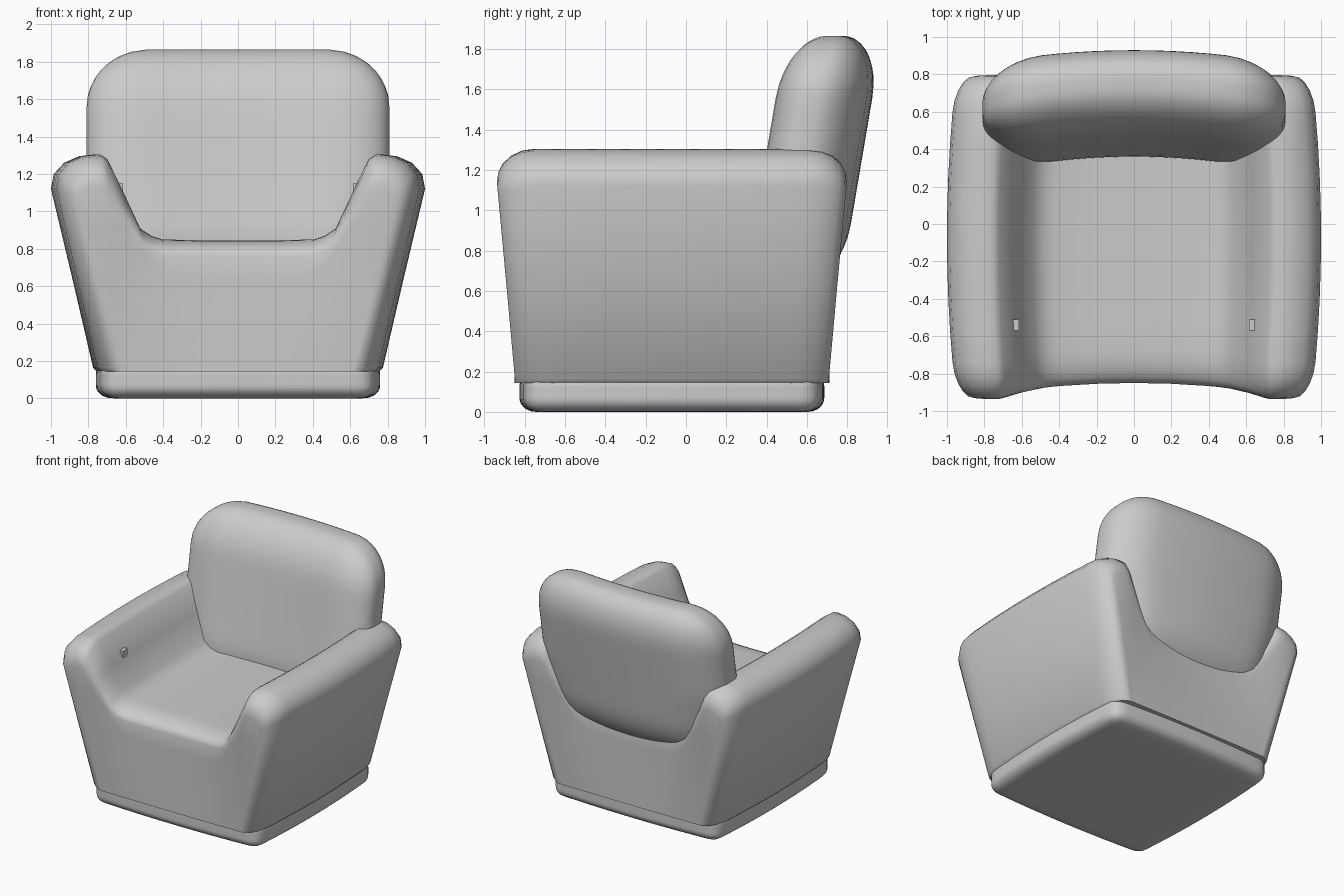
import bpy, bmesh
from math import sin, cos, pi
from mathutils import Vector

if "Cube" in bpy.data.objects:
    bpy.data.objects.remove(bpy.data.objects["Cube"], do_unlink=True)

grey = bpy.data.materials.new("grey_fabric")
grey.use_nodes = True
colour = (0.6, 0.6, 0.6, 1)
grey.diffuse_color = colour
grey.node_tree.nodes["Principled BSDF"].inputs["Base Color"].default_value = colour


def finish(name, bm):
    """Turn a bmesh into a smooth-shaded grey object."""
    bmesh.ops.remove_doubles(bm, verts=bm.verts, dist=0.0005)
    bmesh.ops.recalc_face_normals(bm, faces=bm.faces)
    mesh = bpy.data.meshes.new(name)
    bm.to_mesh(mesh)
    bm.free()
    mesh.materials.append(grey)
    obj = bpy.data.objects.new(name, mesh)
    bpy.context.collection.objects.link(obj)
    bpy.ops.object.select_all(action='DESELECT')
    obj.select_set(True)
    bpy.context.view_layer.objects.active = obj
    bpy.ops.object.shade_smooth_by_angle(angle=pi / 4)
    return obj


def rounded_box(name, half, radius, warp, cuts=23):
    """Box with elliptical edges, reshaped by a warp function."""
    bm = bmesh.new()
    bmesh.ops.create_cube(bm, size=2)
    bmesh.ops.subdivide_edges(bm, edges=bm.edges[:], cuts=cuts, use_grid_fill=True)
    for v in bm.verts:
        p = [sin(c * pi / 2) * h for c, h in zip(v.co, half)]
        core = [max(r - h, min(h - r, c)) for c, h, r in zip(p, half, radius)]
        d = Vector([(c - k) / r for c, k, r in zip(p, core, radius)]).normalized()
        v.co = warp(*[k + e * r for k, e, r in zip(core, d, radius)])
    return finish(name, bm)


# Body: half cross-section (x, z) and where each point ends on the front face
PROFILE = [
    (.755, .145, .65, .145), (.775, .165, .67, .165), (.888, .65, .79, .62),
    (1.0, 1.12, .9, 1.06), (.985, 1.2, .88, 1.1), (.93, 1.26, .84, 1.12),
    (.85, 1.295, .8, 1.135), (.76, 1.305, .765, 1.13), (.72, 1.28, .735, 1.1),
    (.63, 1.1, .65, .98), (.54, .91, .54, .82), (.48, .87, .48, .78),
    (.42, .85, .41, .765), (.2, .845, .2, .76), (0, .845, 0, .76)]
HALF, ROUND, CENTRE = .78, .18, -.07
LAST = len(PROFILE) - 1


def body_warp(x, y, z):
    lean = .085 * (z - .2) / .92 * min(1, (x / .75) ** 2)
    bulge = 1 - .04 * (y / .7) ** 2
    return Vector((x * bulge, y * (1 + lean / HALF) + CENTRE, z))


def section(inset, y):
    half = [(x + (ex - x) * inset, y, z + (ez - z) * inset)
            for x, z, ex, ez in PROFILE]
    return half + [(-x, y, z) for x, y, z in half[-2::-1]]


def cap_row(level, y):
    top = section(1, y)
    foot = [.65 * (1 - k / LAST) for k in range(len(top))]
    return [(f + (x - f) * level, y, .145 + (z - .145) * level)
            for f, (x, y, z) in zip(foot, top)]


front_rows = [cap_row(i / 5, -HALF) for i in range(5)]
for i in range(6):
    a = pi / 2 * (1 - i / 5)
    front_rows.append(section(1 - cos(a), -(HALF - ROUND + ROUND * sin(a))))
middle = [section(0, (HALF - ROUND) * i / 4) for i in range(-3, 4)]
back_rows = [[(x, -y, z) for x, y, z in row] for row in reversed(front_rows)]

bm = bmesh.new()
grid = [[bm.verts.new(body_warp(*p)) for p in row]
        for row in front_rows + middle + back_rows]
for lower, upper in zip(grid, grid[1:]):
    for k in range(len(lower) - 1):
        bm.faces.new((lower[k], lower[k + 1], upper[k + 1], upper[k]))
bmesh.ops.remove_doubles(bm, verts=bm.verts, dist=0.0005)
rim = [e for e in bm.edges if e.is_boundary]
bmesh.ops.holes_fill(bm, edges=rim, sides=0)
finish("chair_body", bm)


# Plinth under the body
def base_warp(x, y, z):
    return Vector((x * (1 - .04 * (y / .7) ** 2),
                   y * (1 - .03 * (x / .7) ** 2) + CENTRE, z + .1))


rounded_box("base", (.76, .755, .1), (.09, .09, .07), base_warp)


# Back cushion: leans back, wraps forward at the sides, narrows downwards
def cushion_warp(x, y, z):
    narrow = 1 - .3 * max(0, -z - .05)
    return Vector((x * narrow, y + .645 + .17 * z - .04 * (x / .6) ** 2, z + 1.245))


rounded_box("back_cushion", (.81, .225, .62), (.33, .2, .31), cushion_warp)

# Small tabs on the inner arm walls
for side, label in ((1, "left"), (-1, "right")):
    bm = bmesh.new()
    bmesh.ops.create_cube(bm, size=1)
    for v in bm.verts:
        v.co = (side * (.65 + v.co.x * .07), -.54 + v.co.y * .06, 1.1 + v.co.z * .1)
    finish(label + "_arm_tab", bm)
